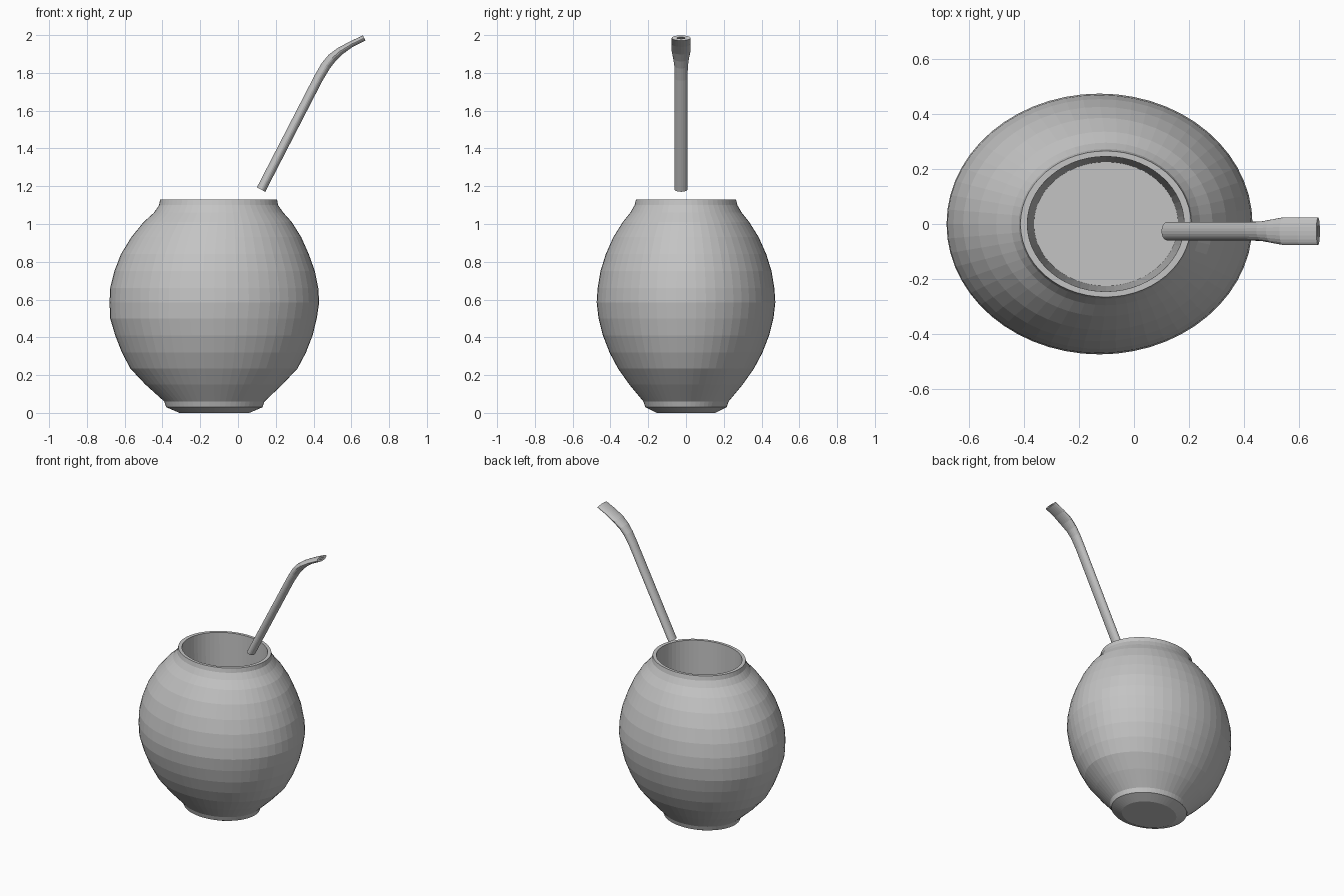
import bpy, bmesh, math
from mathutils import Vector

if "Cube" in bpy.data.objects:
    bpy.data.objects.remove(bpy.data.objects["Cube"])

grey = bpy.data.materials.new("plain grey")
grey.diffuse_color = (0.55, 0.55, 0.55, 1)
grey.use_nodes = True
grey.node_tree.nodes["Principled BSDF"].inputs["Base Color"].default_value = grey.diffuse_color


def loft(name, rings):
    """Skin a list of closed point loops and cap both ends."""
    bm = bmesh.new()
    loops = [[bm.verts.new(p) for p in ring] for ring in rings]
    n = len(loops[0])
    for a, b in zip(loops, loops[1:]):
        for i in range(n):
            j = (i + 1) % n
            bm.faces.new((a[i], a[j], b[j], b[i]))
    bm.faces.new(loops[0][::-1])
    bm.faces.new(loops[-1])
    bmesh.ops.recalc_face_normals(bm, faces=bm.faces)
    mesh = bpy.data.meshes.new(name)
    bm.to_mesh(mesh)
    bm.free()
    mesh.materials.append(grey)
    obj = bpy.data.objects.new(name, mesh)
    bpy.context.collection.objects.link(obj)
    return obj


def ellipse(center, u, v, n):
    """Closed loop around center with half axes u and v."""
    return [center + u * math.cos(2 * math.pi * i / n)
            + v * math.sin(2 * math.pi * i / n) for i in range(n)]


# Gourd cup: height, left x, right x, half depth (outside, rim, then inside)
profile = [
    (0.00, -0.31, 0.06, 0.155), (0.03, -0.38, 0.13, 0.215),
    (0.06, -0.39, 0.14, 0.225), (0.15, -0.49, 0.235, 0.30),
    (0.235, -0.57, 0.315, 0.36), (0.32, -0.615, 0.36, 0.405),
    (0.41, -0.65, 0.395, 0.44), (0.50, -0.677, 0.417, 0.463),
    (0.585, -0.68, 0.43, 0.473), (0.66, -0.677, 0.425, 0.468),
    (0.75, -0.655, 0.407, 0.453), (0.84, -0.62, 0.375, 0.425),
    (0.93, -0.565, 0.335, 0.385), (1.01, -0.50, 0.285, 0.335),
    (1.06, -0.445, 0.24, 0.295), (1.10, -0.418, 0.212, 0.272),
    (1.13, -0.412, 0.207, 0.265),
    (1.13, -0.387, 0.182, 0.245), (0.10, -0.363, 0.16, 0.225),
]
loft("gourd_cup", [
    ellipse(Vector(((l + r) / 2, 0, z)), Vector(((r - l) / 2, 0, 0)),
            Vector((0, d, 0)), 56) for z, l, r, d in profile])

# Bent drinking straw: x, z, half thickness, half width; flattened at the mouth
path = [
    (0.122, 1.182, 0.025, 0.034), (0.425, 1.77, 0.025, 0.034),
    (0.465, 1.838, 0.026, 0.036), (0.497, 1.878, 0.025, 0.042),
    (0.54, 1.915, 0.021, 0.050), (0.60, 1.952, 0.016, 0.050),
    (0.668, 1.985, 0.015, 0.050),
]
rings = []
for i, (x, z, t, w) in enumerate(path):
    a, b = path[max(i - 1, 0)], path[min(i + 1, len(path) - 1)]
    d = Vector((b[0] - a[0], 0, b[1] - a[1])).normalized()
    up = Vector((-d.z, 0, d.x))
    rings.append(ellipse(Vector((x, -0.026, z)), up * t, Vector((0, w, 0)), 20))
# Shallow slot in the mouth end
c = Vector((0.668, -0.026, 1.985))
for back in (0.0, 0.02):
    rings.append(ellipse(c - d * back, up * 0.005, Vector((0, 0.022, 0)), 20))
loft("drinking_straw", rings)
